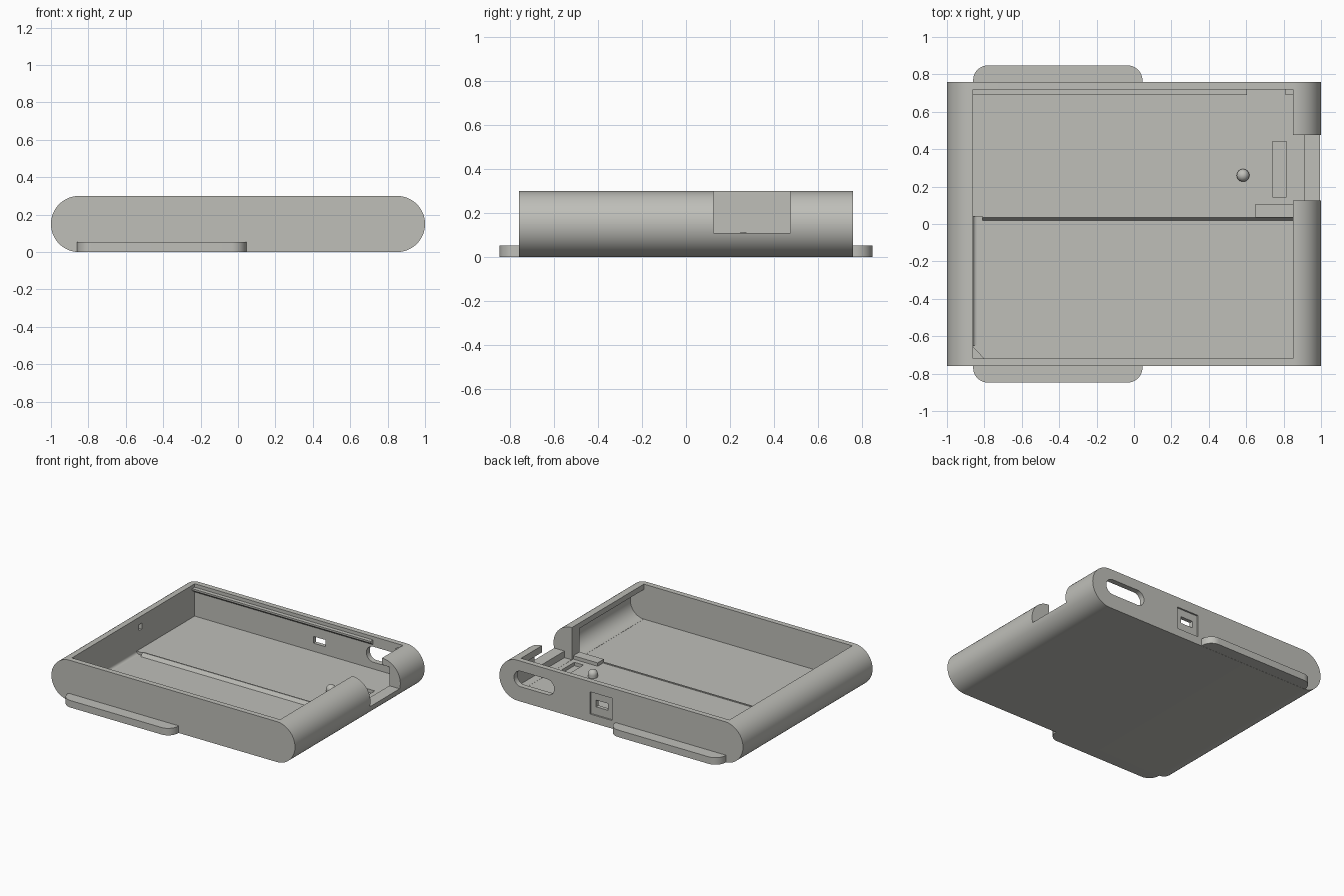
import bpy, bmesh, math
from mathutils import Vector

if "Cube" in bpy.data.objects:
    bpy.data.objects.remove(bpy.data.objects["Cube"])

grey = bpy.data.materials.new("warm_grey")
grey.diffuse_color = (0.52, 0.52, 0.485, 1)
grey.use_nodes = True
grey.node_tree.nodes["Principled BSDF"].inputs["Base Color"].default_value = grey.diffuse_color


def prism(name, pts, axis, a, b):
    """Extrude a 2D outline along an axis from a to b."""
    place = {'x': lambda p, t: (t, p[0], p[1]),
             'y': lambda p, t: (p[0], t, p[1]),
             'z': lambda p, t: (p[0], p[1], t)}[axis]
    bm = bmesh.new()
    lo = [bm.verts.new(place(p, a)) for p in pts]
    hi = [bm.verts.new(place(p, b)) for p in pts]
    n = len(pts)
    bm.faces.new(lo)
    bm.faces.new(hi[::-1])
    for i in range(n):
        bm.faces.new((lo[i], hi[i], hi[(i + 1) % n], lo[(i + 1) % n]))
    bmesh.ops.recalc_face_normals(bm, faces=bm.faces)
    me = bpy.data.meshes.new(name)
    bm.to_mesh(me)
    bm.free()
    ob = bpy.data.objects.new(name, me)
    bpy.context.collection.objects.link(ob)
    me.materials.append(grey)
    return ob


def rounded(u0, u1, v0, v1, r, steps=12, corners=(1, 1, 1, 1)):
    """Rectangle outline with chosen round corners (from upper right, anticlockwise)."""
    pts = []
    spots = [(u1, v1, -1, -1), (u0, v1, 1, -1), (u0, v0, 1, 1), (u1, v0, -1, 1)]
    for k, (u, v, su, sv) in enumerate(spots):
        if not corners[k]:
            pts.append((u, v))
            continue
        for i in range(steps + 1):
            t = math.pi / 2 * (k + i / steps)
            pts.append((u + su * r + r * math.cos(t), v + sv * r + r * math.sin(t)))
    return pts


def box(name, x0, x1, y0, y1, z0, z1):
    return prism(name, [(x0, y0), (x1, y0), (x1, y1), (x0, y1)], 'z', z0, z1)


def smooth(ob):
    bpy.ops.object.select_all(action='DESELECT')
    bpy.context.view_layer.objects.active = ob
    ob.select_set(True)
    bpy.ops.object.shade_smooth_by_angle(angle=math.radians(30))


# Case shell: slab with fully rounded long edges
case = prism("case_shell", rounded(-1, 1, 0, 0.3, 0.1499, 20), 'y', -0.76, 0.76)

cutters = [
    # main compartment and the raised electronics floor
    box("cut_front_bay", -0.86, 0.85, -0.72, 0.04, 0.04, 0.5),
    box("cut_rear_bay", -0.86, 0.85, 0.03, 0.72, 0.06, 0.5),
    # hollow below the right rim
    prism("cut_right_hollow", rounded(0.7, 0.96, 0.041, 0.26, 0.109, 14, (1, 0, 0, 1)),
          'y', -0.719, 0.035),
    box("cut_rear_hollow", 0.8, 0.91, 0.125, 0.719, 0.061, 0.25),
    # side notch
    box("cut_side_notch", 0.84, 1.2, 0.125, 0.475, 0.11, 0.5),
    # rear openings
    prism("cut_oblong_port", rounded(0.55, 0.88, 0.11, 0.225, 0.057, 10), 'y', 0.6, 0.9),
    box("cut_port_recess", 0.075, 0.255, 0.748, 0.9, 0.06, 0.225),
    box("cut_small_port", 0.115, 0.215, 0.6, 0.9, 0.12, 0.17),
    # pockets in the left wall and the floor
    box("cut_wall_pocket", -0.91, -0.8, 0.065, 0.1, 0.2, 0.245),
    box("cut_floor_slot", 0.74, 0.815, 0.145, 0.44, 0.035, 0.2),
]
for c in cutters:
    m = case.modifiers.new(c.name, 'BOOLEAN')
    m.operation = 'DIFFERENCE'
    m.solver = 'EXACT'
    m.object = c
bpy.context.view_layer.objects.active = case
for m in list(case.modifiers):
    bpy.ops.object.modifier_apply(modifier=m.name)
for c in cutters:
    bpy.data.objects.remove(c)
smooth(case)

# Mounting tabs on both long ends
for name, y0, y1, cs in (("rear_tab", 0.745, 0.848, (1, 1, 0, 0)),
                         ("front_tab", -0.848, -0.745, (0, 0, 1, 1))):
    smooth(prism(name, rounded(-0.86, 0.045, y0, y1, 0.08, 12, cs), 'z', 0.001, 0.053))

# Retaining rail along the rear wall
for name, x0, x1 in (("rear_rail", -0.865, 0.605), ("rear_rail_end", 0.81, 0.855)):
    prism(name, [(0.725, 0.235), (0.725, 0.275), (0.69, 0.275), (0.69, 0.262)], 'x', x0, x1)

# Sloping lip between the two floor levels
prism("floor_step", [(0.045, 0.035), (0.045, 0.066), (0.035, 0.066), (0.015, 0.035)],
      'x', -0.81, 0.85)

# Small fillet and corner gusset along the left wall
arc = [(-0.84 + 0.02 * math.cos(t), 0.06 + 0.02 * math.sin(t))
       for t in [math.pi + math.pi / 2 * i / 6 for i in range(7)]]
smooth(prism("left_fillet", arc + [(-0.84, 0.035), (-0.865, 0.035)], 'y', -0.65, 0.04))
prism("corner_gusset", [(-0.865, -0.725), (-0.795, -0.725), (-0.865, -0.65)], 'z', 0.035, 0.06)

# Raised pad beside the notch
box("floor_pad", 0.65, 0.852, 0.035, 0.108, 0.05, 0.085)

# Domed locating post
bm = bmesh.new()
bmesh.ops.create_uvsphere(bm, u_segments=24, v_segments=12, radius=0.034)
for v in bm.verts:
    v.co.z = v.co.z + 0.08 if v.co.z > -0.001 else 0.05
    v.co += Vector((0.583, 0.26, 0))
me = bpy.data.meshes.new("locating_post")
bm.to_mesh(me)
bm.free()
me.materials.append(grey)
post = bpy.data.objects.new("locating_post", me)
bpy.context.collection.objects.link(post)
smooth(post)
